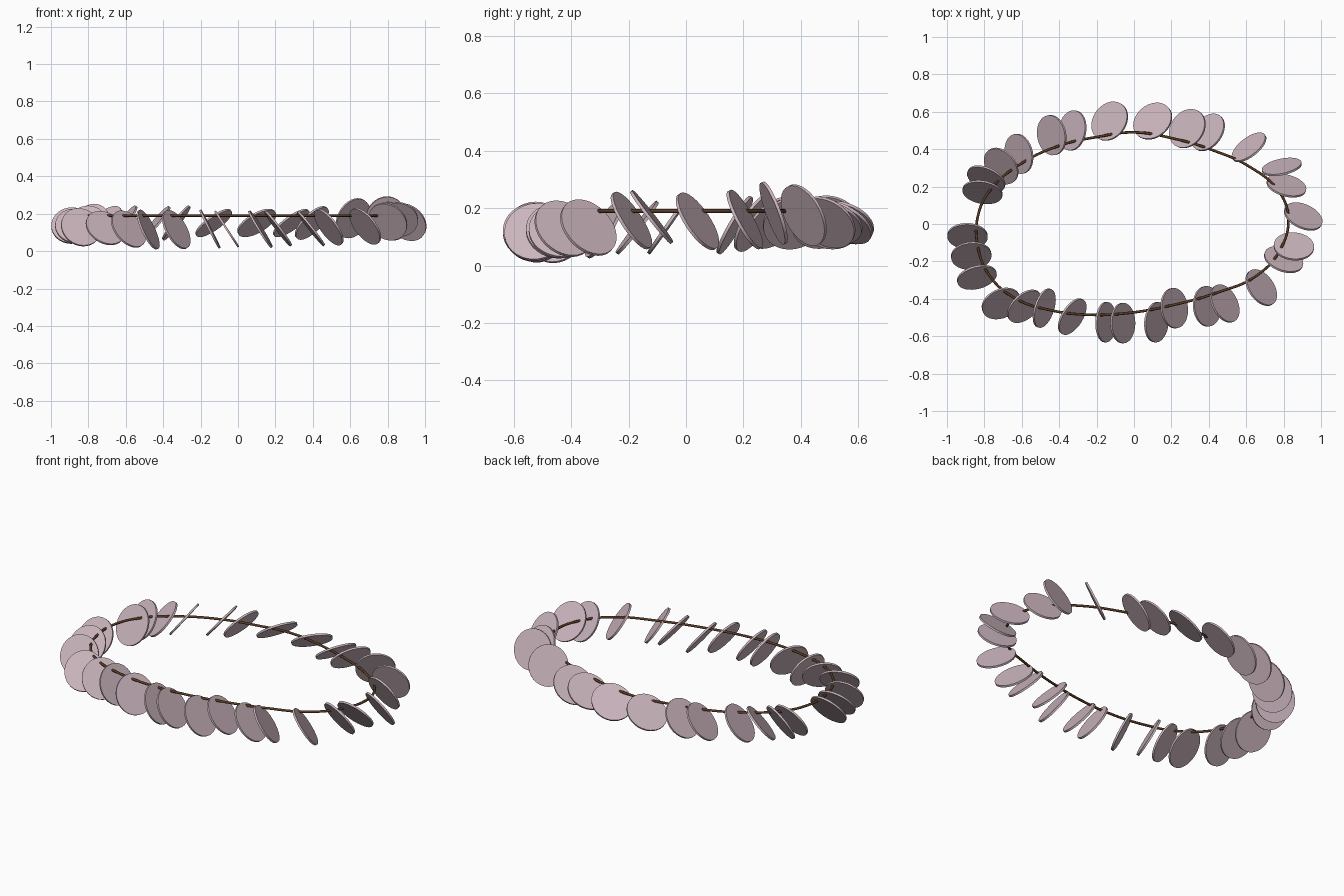
import bpy, bmesh, math
from mathutils import Vector, Matrix

if "Cube" in bpy.data.objects:
    bpy.data.objects.remove(bpy.data.objects["Cube"])


def material(name, rgb):
    m = bpy.data.materials.new(name)
    m.diffuse_color = (*rgb, 1)
    m.use_nodes = True
    m.node_tree.nodes["Principled BSDF"].inputs["Base Color"].default_value = m.diffuse_color
    return m


PINK = material("dusty pink shell", (0.60, 0.465, 0.515))
BROWN = material("dark brown cord", (0.10, 0.045, 0.018))

# Cord: closed smooth loop, slightly skewed oval
CORD_Z = 0.19
path = [(0, .49), (.22, .455), (.42, .395), (.62, .305), (.77, .18), (.825, .04),
        (.78, -.14), (.65, -.28), (.45, -.365), (.2, -.435), (-.05, -.478),
        (-.25, -.485), (-.45, -.46), (-.63, -.4), (-.77, -.28), (-.835, -.12),
        (-.835, .04), (-.77, .18), (-.6, .325), (-.38, .425), (-.2, .465)]
curve = bpy.data.curves.new("cord", 'CURVE')
curve.dimensions = '3D'
curve.bevel_depth = 0.007
curve.bevel_resolution = 2
curve.resolution_u = 8
spline = curve.splines.new('BEZIER')
spline.bezier_points.add(len(path) - 1)
for bp, (x, y) in zip(spline.bezier_points, path):
    bp.co = (x, y, CORD_Z)
    bp.handle_left_type = bp.handle_right_type = 'AUTO'
spline.use_cyclic_u = True
curve.materials.append(BROWN)
cord = bpy.data.objects.new("cord", curve)
bpy.context.collection.objects.link(cord)

# Discs: centre x, centre y, outward azimuth, roll about the outward axis
discs = [
    (.10, .55, 80, 32), (-.13, .55, 95, 32), (-.33, .50, 80, 52), (-.44, .475, 100, 50),
    (-.615, .375, 103, 52), (-.71, .31, 130, 50), (-.79, .24, 155, 60), (-.81, .17, 170, 60),
    (-.89, -.065, 178, 55), (-.87, -.17, 185, 52), (-.84, -.285, 195, 60),
    (-.71, -.425, 205, 50), (-.585, -.44, 222, 57), (-.48, -.45, 252, 65),
    (-.33, -.495, 238, 63), (-.15, -.525, 268, 63), (-.06, -.53, 270, 57),
    (.12, -.525, 265, 58), (.215, -.45, 276, 53), (.39, -.44, 275, 52),
    (.485, -.425, 297, 56), (.68, -.34, 305, 56), (.80, -.19, 340, 58),
    (.855, -.12, 355, 52), (.905, .04, 335, 58), (.815, .205, 345, 62),
    (.79, .305, 12, 70), (.615, .41, 38, 66), (.395, .49, 80, 45), (.285, .51, 95, 32)]


def add_disc(i, x, y, az, roll):
    a, r = math.radians(az), math.radians(roll)
    droop = math.radians(25 if roll < 48 else 0)
    outward = Vector((math.cos(a), math.sin(a), 0))
    tangent = Vector((-math.sin(a), math.cos(a), 0))
    length = outward * math.cos(droop) - Vector((0, 0, math.sin(droop)))
    up = length.cross(tangent)
    width = tangent * math.cos(r) - up * math.sin(r)
    normal = length.cross(width)
    # hangs lower at the front left, higher at the right
    z = (0.15 - 0.035 * max(0, math.cos(a - math.radians(245)))
         + 0.035 * max(0, math.cos(a - math.radians(20))) ** 6)
    bm = bmesh.new()
    bmesh.ops.create_cone(bm, cap_ends=True, segments=32, radius1=1, radius2=1, depth=1)
    rot = Matrix((length, width, normal)).transposed().to_4x4()
    bm.transform(Matrix.Translation((x, y, z)) @ rot @ Matrix.Diagonal((.108, .115, .011, 1)))
    for f in bm.faces:
        f.smooth = len(f.verts) == 4
    for e in bm.edges:
        e.smooth = all(len(f.verts) == 4 for f in e.link_faces)
    me = bpy.data.meshes.new(f"shell_disc_{i:02d}")
    bm.to_mesh(me)
    bm.free()
    me.materials.append(PINK)
    bpy.context.collection.objects.link(bpy.data.objects.new(me.name, me))


for i, d in enumerate(discs, 1):
    add_disc(i, *d)
